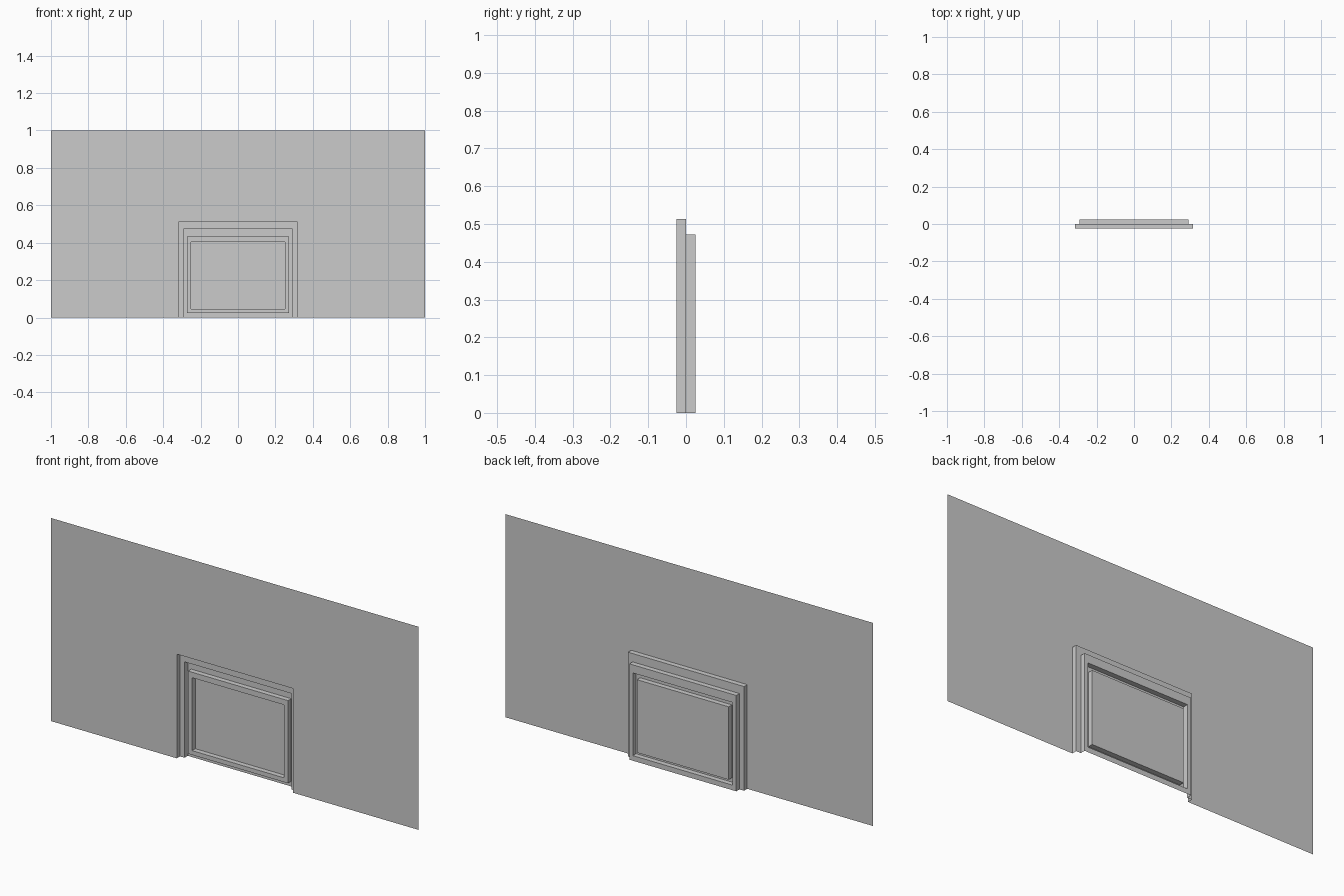
import bpy, bmesh

if "Cube" in bpy.data.objects:
    bpy.data.objects.remove(bpy.data.objects["Cube"])


def arch(half, top, y):
    """Open outline standing on the ground: left foot, over the top, right foot."""
    return [(-half, y, 0), (-half, y, top), (half, y, top), (half, y, 0)]


def rect(half, bottom, top, y):
    """Closed rectangular outline."""
    return [(-half, y, bottom), (-half, y, top), (half, y, top), (half, y, bottom)]


def build(name, outlines, closed=False, cap=False):
    """Bridge successive outlines with quads, front side facing -y."""
    bm = bmesh.new()
    rows = [[bm.verts.new(p) for p in o] for o in outlines]
    for a, b in zip(rows, rows[1:]):
        n = len(a)
        for i in range(n if closed else n - 1):
            j = (i + 1) % n
            bm.faces.new((b[i], b[j], a[j], a[i]))
    if cap:
        bm.faces.new(rows[-1][::-1])
    mesh = bpy.data.meshes.new(name)
    bm.to_mesh(mesh)
    bm.free()
    obj = bpy.data.objects.new(name, mesh)
    bpy.context.collection.objects.link(obj)
    return obj


FRONT, MID, BACK = -0.025, 0.0, 0.025
outer, inner = (0.316, 0.513), (0.291, 0.472)      # half width, top
P, P_LOW, P_TOP = 0.272, 0.025, 0.432              # raised door rim

# Thin wall sheet around the opening
build("wall", [arch(1, 1, FRONT), arch(*outer, FRONT)])

# Stepped recess going back from the wall
build("door_frame", [arch(*outer, FRONT), arch(*outer, MID),
                     arch(*inner, MID), arch(*inner, BACK), arch(P, P_TOP, BACK)])

# Strip at the foot of the door
build("threshold", [rect(P, 0, P_LOW, BACK)], cap=True)

# Door rim stepping forward, with a sunken centre panel
build("door_panel", [rect(P, P_LOW, P_TOP, BACK), rect(P, P_LOW, P_TOP, MID),
                     rect(0.25, 0.046, 0.405, MID), rect(0.25, 0.046, 0.405, BACK)],
      closed=True, cap=True)
